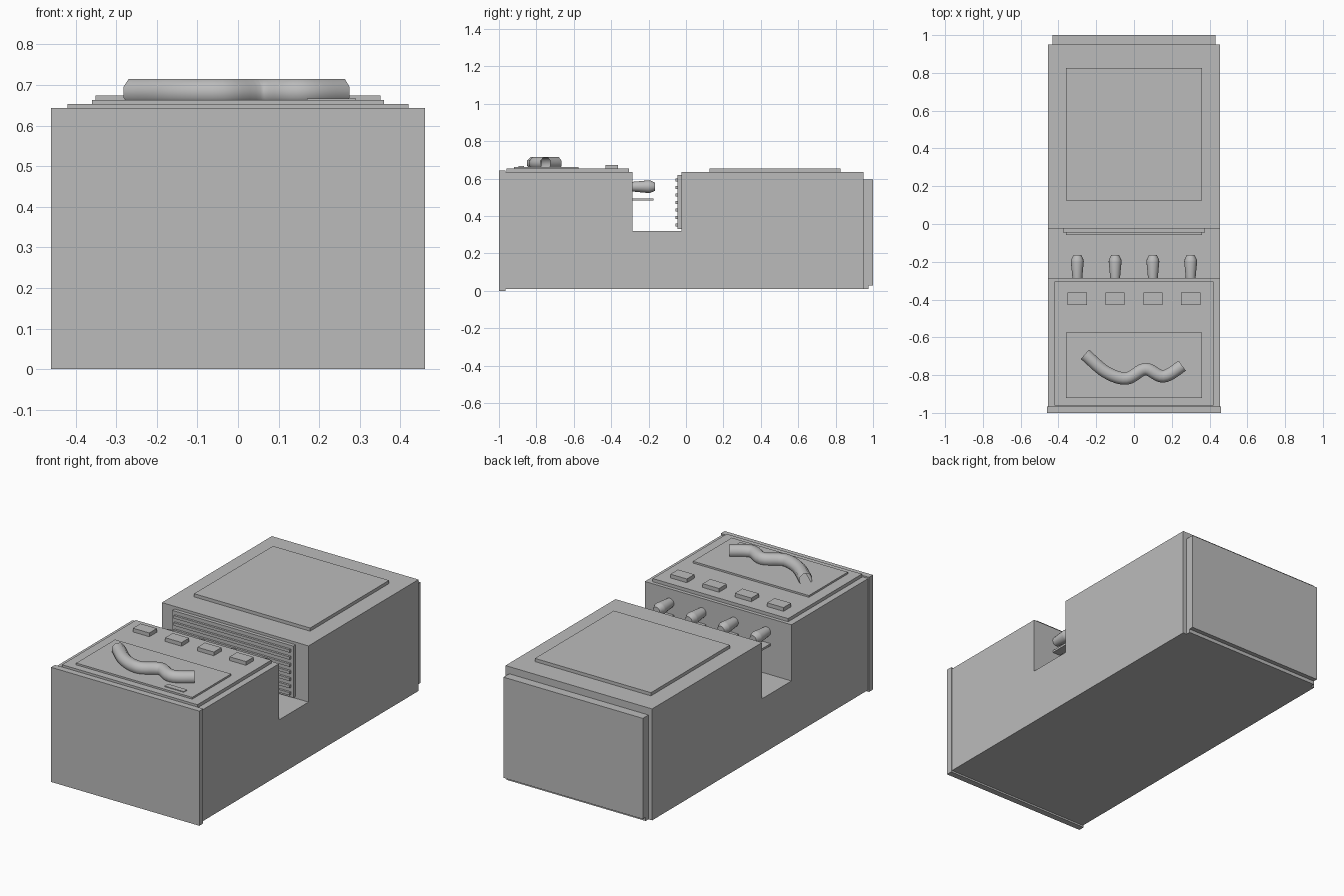
import bpy, bmesh, math
from mathutils import Vector

if "Cube" in bpy.data.objects:
    bpy.data.objects.remove(bpy.data.objects["Cube"], do_unlink=True)

grey = bpy.data.materials.new("plain grey")
grey.use_nodes = True
COLOR = (0.5, 0.5, 0.5, 1)
grey.diffuse_color = COLOR
grey.node_tree.nodes["Principled BSDF"].inputs["Base Color"].default_value = COLOR


def finish(name, bm, smooth=False):
    bmesh.ops.recalc_face_normals(bm, faces=bm.faces)
    mesh = bpy.data.meshes.new(name)
    bm.to_mesh(mesh)
    bm.free()
    mesh.materials.append(grey)
    obj = bpy.data.objects.new(name, mesh)
    bpy.context.collection.objects.link(obj)
    if smooth:
        bpy.ops.object.select_all(action='DESELECT')
        obj.select_set(True)
        bpy.context.view_layer.objects.active = obj
        bpy.ops.object.shade_smooth_by_angle(angle=math.radians(50))
    return obj


def box(name, x, y, z):
    """Box from (low, high) ranges on each axis."""
    bm = bmesh.new()
    bmesh.ops.create_cube(bm, size=1)
    for v in bm.verts:
        v.co = [(lo + hi) / 2 + c * (hi - lo) for c, (lo, hi) in zip(v.co, (x, y, z))]
    return finish(name, bm)


def skin(bm, rings):
    """Bridge successive closed rings of points with quads."""
    rows = [[bm.verts.new(p) for p in ring] for ring in rings]
    for a, b in zip(rows, rows[1:]):
        for i in range(len(a)):
            j = (i + 1) % len(a)
            bm.faces.new((a[i], a[j], b[j], b[i]))
    return rows


# Main body: side profile with the slot, extruded across
TOP, DECK = 0.635, 0.653
profile = [(-0.97, 0.01), (0.95, 0.01), (0.95, TOP), (-0.025, TOP),
           (-0.025, 0.32), (-0.285, 0.32), (-0.285, TOP), (-0.97, TOP)]
bm = bmesh.new()
ends = skin(bm, [[(x, y, z) for y, z in profile] for x in (-0.455, 0.455)])
for ring in ends:
    bm.faces.new(ring)
finish("main_body", bm)

# End plates
box("front_plate", (-0.46, 0.46), (-1, -0.965), (0, 0.643))
box("back_plate", (-0.432, 0.432), (0.95, 1), (0.03, 0.595))
box("back_plate_lip", (-0.432, 0.432), (0.95, 0.975), (0.01, 0.03))

# Raised top panels
box("rear_top_panel", (-0.36, 0.36), (0.125, 0.825), (TOP, DECK))
box("front_top_panel", (-0.42, 0.42), (-0.96, -0.305), (TOP, DECK))
box("display_panel", (-0.36, 0.36), (-0.92, -0.575), (DECK, 0.663))
box("small_label_plate", (0.17, 0.29), (-0.895, -0.865), (0.663, 0.667))

# Grille inside the slot
box("grille_backing", (-0.375, 0.375), (-0.045, -0.025), (0.33, 0.62))
for i in range(7):
    z = 0.352 + i * 0.04
    box(f"grille_slat_{i + 1}", (-0.36, 0.36), (-0.057, -0.045), (z - 0.008, z + 0.008))

# Buttons, knobs and the small ledges under the knobs
knob_profile = [(-0.285, 0.026), (-0.2, 0.034), (-0.19, 0.033), (-0.165, 0.021)]
for i in range(4):
    x = -0.3 + 0.2 * i
    box(f"button_{i + 1}", (x - 0.051, x + 0.051), (-0.43, -0.363), (DECK, 0.674))
    box(f"knob_ledge_{i + 1}", (x - 0.025, x + 0.025), (-0.285, -0.175), (0.483, 0.495))
    bm = bmesh.new()
    angles = [math.tau * k / 16 for k in range(16)]
    rows = skin(bm, [[(x + r * math.cos(a), y, 0.557 + r * math.sin(a)) for a in angles]
                     for y, r in knob_profile])
    bm.faces.new(rows[0])
    bm.faces.new(rows[-1])
    finish(f"knob_{i + 1}", bm, True)

# Wavy open tube: octagon swept along a smooth path
points = [Vector(p) for p in ((-0.36, -0.61), (-0.26, -0.69), (-0.15, -0.783), (-0.04, -0.818),
                              (0.06, -0.768), (0.155, -0.807), (0.255, -0.75), (0.34, -0.68))]
path = []
for a, b, c, d in zip(points, points[1:], points[2:], points[3:]):
    for k in range(6):
        t = k / 6
        path.append(0.5 * (2 * b + (c - a) * t + (2 * a - 5 * b + 4 * c - d) * t ** 2
                           + (3 * b - a - 3 * c + d) * t ** 3))
path.append(points[-2])
rings = []
radius = 0.033 / math.cos(math.pi / 8)
for i, p in enumerate(path):
    t = (path[min(i + 1, len(path) - 1)] - path[max(i - 1, 0)]).normalized()
    ring = []
    for k in range(8):
        a = math.tau * (k + 0.5) / 8
        side = p + Vector((-t.y, t.x)) * radius * math.cos(a)
        ring.append((side.x, side.y, 0.682 + radius * math.sin(a)))
    rings.append(ring)
bm = bmesh.new()
skin(bm, rings)
finish("wavy_tube", bm, True)
